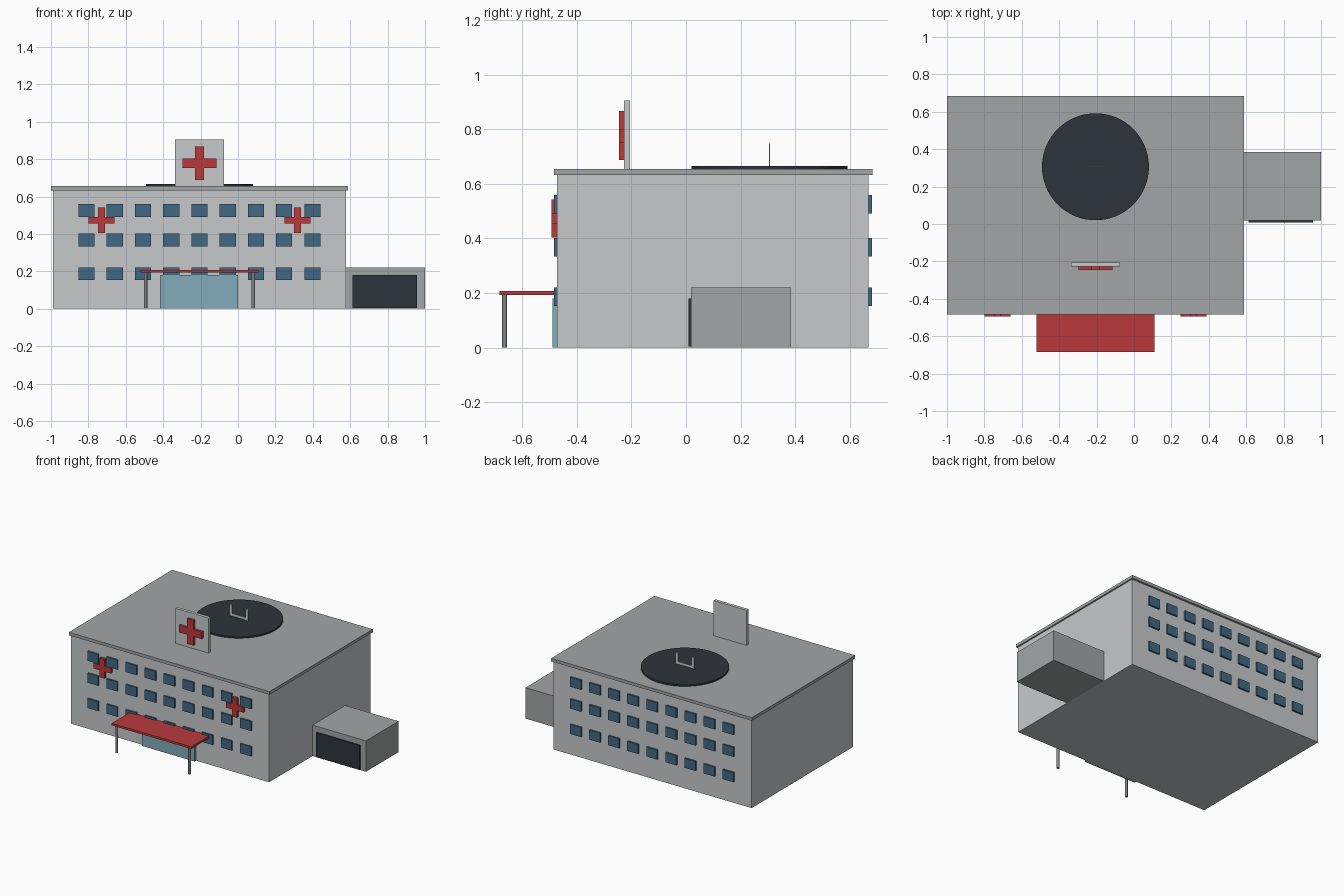
import bpy
import bmesh
from mathutils import Matrix, Vector

cube = bpy.data.objects.get("Cube")
if cube:
    bpy.data.objects.remove(cube, do_unlink=True)


def material(name, r, g, b):
    """Flat material from 8-bit display values, stored as linear."""
    def linear(v):
        v /= 255
        return v / 12.92 if v <= 0.04045 else ((v + 0.055) / 1.055) ** 2.4
    color = (linear(r), linear(g), linear(b), 1)
    mat = bpy.data.materials.new(name)
    mat.use_nodes = True
    mat.diffuse_color = color
    mat.node_tree.nodes["Principled BSDF"].inputs["Base Color"].default_value = color
    return mat


WALL = material("wall light grey", 199, 201, 203)
ROOF = material("roof grey", 162, 166, 166)
RED = material("red", 186, 58, 60)
DARK = material("dark slate", 44, 52, 58)
GLASS = material("window blue", 64, 105, 132)
DOOR = material("door pale blue", 130, 172, 188)
POST = material("post grey", 130, 132, 134)


def finish(name, bm, mat):
    bmesh.ops.recalc_face_normals(bm, faces=bm.faces[:])
    mesh = bpy.data.meshes.new(name)
    bm.to_mesh(mesh)
    bm.free()
    mesh.materials.append(mat)
    obj = bpy.data.objects.new(name, mesh)
    bpy.context.collection.objects.link(obj)
    return obj


def boxes(name, mat, *extents):
    """One object made of boxes, each given as (x0, x1), (y0, y1), (z0, z1)."""
    bm = bmesh.new()
    for ext in extents:
        low, high = (Vector(c) for c in zip(*ext))
        place = Matrix.Translation((low + high) / 2) @ Matrix.Diagonal((*(high - low), 1))
        bmesh.ops.create_cube(bm, size=1, matrix=place)
    return finish(name, bm, mat)


def cylinder(name, mat, x, y, z0, z1, radius, sides):
    bm = bmesh.new()
    bmesh.ops.create_cone(bm, cap_ends=True, segments=sides, radius1=radius,
                          radius2=radius, depth=z1 - z0,
                          matrix=Matrix.Translation((x, y, (z0 + z1) / 2)))
    obj = finish(name, bm, mat)
    for face in obj.data.polygons:
        face.use_smooth = abs(face.normal.z) < 0.5
    for edge in obj.data.edges:
        a, b = (obj.data.vertices[i].co.z for i in edge.vertices)
        edge.use_edge_sharp = abs(a - b) < 1e-4
    return obj


def cross(name, x, z, size, bar, y_front, y_back):
    """Plus-shaped outline extruded from front to back."""
    a, b = size / 2, bar / 2
    quarter = [(b, a), (b, b), (a, b)]
    outline = []
    for _ in range(4):
        outline += quarter
        quarter = [(v, -u) for u, v in quarter]
    bm = bmesh.new()
    face = bm.faces.new([bm.verts.new((x + u, y_front, z + v)) for u, v in outline])
    extruded = bmesh.ops.extrude_face_region(bm, geom=[face], use_keep_orig=True)
    moved = [g for g in extruded["geom"] if isinstance(g, bmesh.types.BMVert)]
    bmesh.ops.translate(bm, verts=moved, vec=(0, y_back - y_front, 0))
    return finish(name, bm, RED)


MID = -0.206               # centre line of the main block
FRONT, BACK = -0.474, 0.670
ROOF_TOP = 0.655

# Main block and overhanging roof slab
boxes("main_walls", WALL, ((-0.989, 0.578), (FRONT, BACK), (0, 0.633)))
boxes("roof_slab", ROOF, ((-1.0, 0.588), (-0.484, 0.684), (0.633, ROOF_TOP)))

# Windows: three rows of nine on the front and back
columns = [MID + 0.151 * i for i in range(-4, 5)]
for side, y in (("front", FRONT), ("back", BACK)):
    for row, z in (("lower", 0.187), ("middle", 0.368), ("upper", 0.525)):
        boxes(f"{side}_windows_{row}", GLASS,
              *[((x - 0.043, x + 0.043), (y - 0.011, y + 0.012), (z - 0.034, z + 0.034))
                for x in columns])

# Red crosses on the front wall
for side, offset in (("right", -0.524), ("left", 0.524)):
    cross(f"{side}_wall_cross", MID + offset, 0.473, 0.138, 0.037, -0.494, FRONT)

# Rooftop sign board with its cross
boxes("sign_board", WALL, ((-0.337, -0.075), (-0.227, -0.205), (ROOF_TOP, 0.906)))
cross("sign_cross", MID, 0.777, 0.18, 0.05, -0.246, -0.227)

# Entrance: door, canopy and its two posts
boxes("entrance_door", DOOR, ((-0.417, 0.0), (-0.49, FRONT), (0, 0.18)))
boxes("canopy", RED, ((-0.521, 0.109), (-0.684, FRONT), (0.193, 0.208)))
for side, offset in (("right", -0.288), ("left", 0.288)):
    cylinder(f"{side}_canopy_post", POST, MID + offset, -0.665, 0, 0.194, 0.009, 16)

# Landing pad and the thin upright frame on it
cylinder("landing_pad", DARK, MID, 0.306, ROOF_TOP, 0.666, 0.286, 64)
thin = (0.304, 0.308)
boxes("landing_frame", WALL,
      ((MID - 0.073, MID - 0.053), thin, (0.664, 0.749)),
      ((MID + 0.053, MID + 0.073), thin, (0.664, 0.749)),
      ((MID - 0.053, MID + 0.053), thin, (0.668, 0.686)))

# Side garage and its door
boxes("garage", ROOF, ((0.578, 1.0), (0.018, 0.386), (0, 0.221)))
boxes("garage_door", DARK, ((0.612, 0.957), (0.009, 0.018), (0.004, 0.18)))
